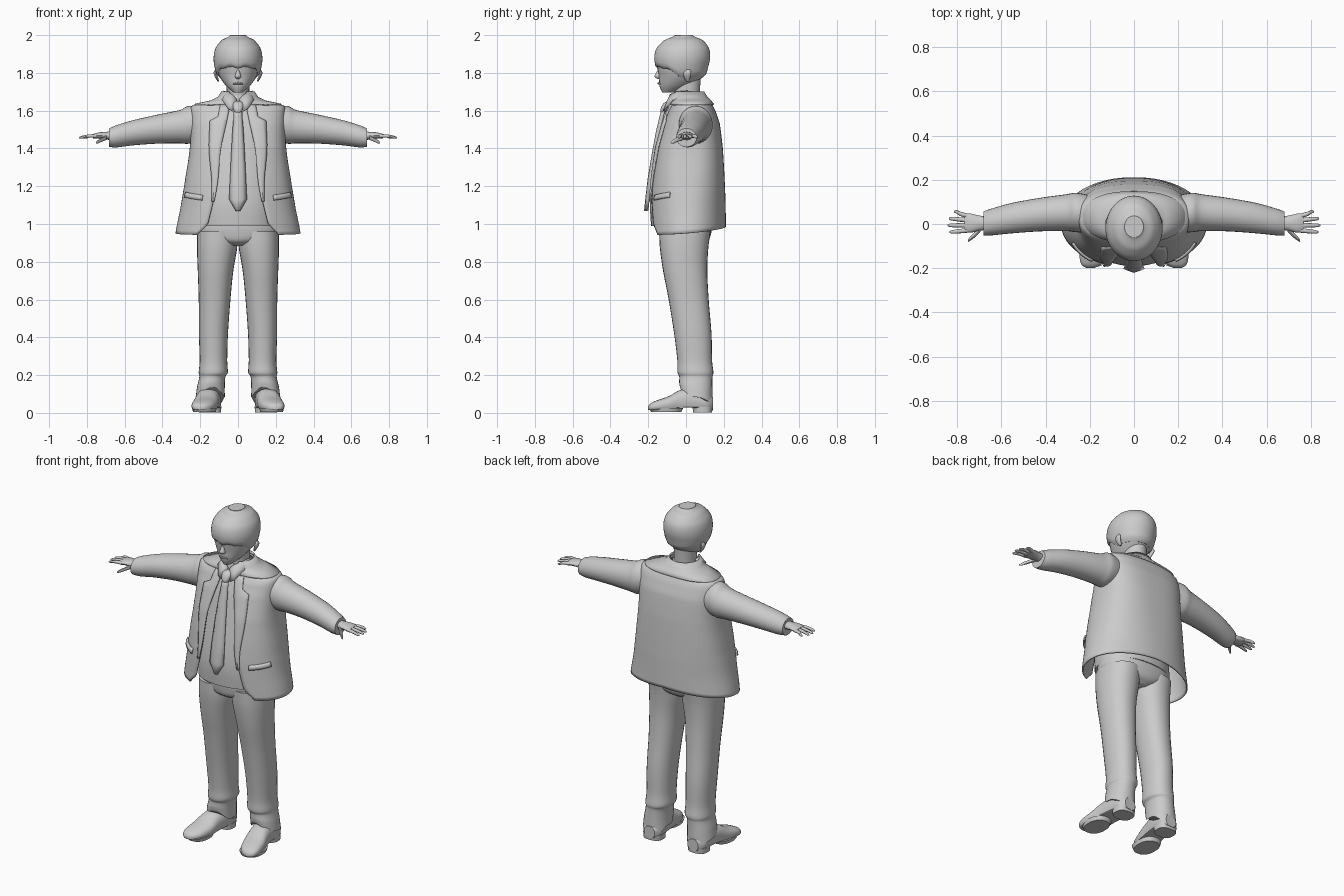
import bpy, bmesh, math
from mathutils import Vector as V

mat = bpy.data.materials.new("plain grey")
mat.diffuse_color = (0.6, 0.6, 0.6, 1)
X, Y, Z = V((1, 0, 0)), V((0, 1, 0)), V((0, 0, 1))


def spline(keys, t):
    """Smooth value at t (0..1) through equally weighted keys."""
    s = min(max(t, 0), 1) * (len(keys) - 1)
    i = min(int(s), len(keys) - 2)
    f = s - i
    p = [keys[min(max(i + k, 0), len(keys) - 1)] for k in (-1, 0, 1, 2)]
    return [b + 0.5 * f * (c - a + f * (2*a - 5*b + 4*c - d + f * (3*(b - c) + d - a)))
            for a, b, c, d in zip(*p)]


def at_height(keys, z):
    """Profile row at height z, the keys being sorted by height."""
    for i in range(len(keys) - 1):
        if z <= keys[i + 1][0] or i == len(keys) - 2:
            f = (z - keys[i][0]) / (keys[i + 1][0] - keys[i][0])
            return spline(keys, (i + min(max(f, 0), 1)) / (len(keys) - 1))


def se(c, n):
    return math.copysign(abs(c) ** (2 / n), c)


def grid(name, rows, closed=False, caps=False, mirror=False, thick=0, angle=40):
    bm = bmesh.new()
    vs = [[bm.verts.new(p) for p in r] for r in rows]
    m = len(rows[0])
    for a, b in zip(vs, vs[1:]):
        for j in range(m if closed else m - 1):
            k = (j + 1) % m
            bm.faces.new((a[j], a[k], b[k], b[j]))
    if caps:
        bm.faces.new(vs[0][::-1])
        bm.faces.new(vs[-1])
    bmesh.ops.recalc_face_normals(bm, faces=bm.faces)
    me = bpy.data.meshes.new(name)
    bm.to_mesh(me)
    bm.free()
    ob = bpy.data.objects.new(name, me)
    bpy.context.collection.objects.link(ob)
    me.materials.append(mat)
    bpy.ops.object.select_all(action='DESELECT')
    ob.select_set(True)
    bpy.context.view_layer.objects.active = ob
    bpy.ops.object.shade_smooth_by_angle(angle=math.radians(angle))
    if thick:
        so = ob.modifiers.new("thickness", 'SOLIDIFY')
        so.thickness, so.offset = thick, 0
    if mirror:
        ob.modifiers.new("mirror", 'MIRROR')
    return ob


def loft(name, keys, u, v, n=2.0, rows=24, seg=28, tilt=None, **kw):
    """Keys: centre x, y, z, radius along u, radius along v."""
    out = []
    for i in range(rows + 1):
        x, y, z, a, b = spline(keys, i / rows)
        ring = []
        for k in range(seg):
            t = 2 * math.pi * k / seg
            p = V((x, y, z)) + u * a * se(math.cos(t), n) + v * b * se(math.sin(t), n)
            if tilt:
                p = tilt(p, i / rows)
            ring.append(p)
        out.append(ring)
    return grid(name, out, closed=True, caps=True, **kw)


# head and hair: height, centre y, half width, half depth
HEAD = [(1.695, -.098, .022, .028), (1.73, -.058, .062, .082), (1.78, -.027, .098, .117),
        (1.83, -.022, .115, .130), (1.88, -.02, .120, .139), (1.93, -.017, .109, .129),
        (1.97, -.013, .077, .092), (1.992, -.012, .034, .04)]
loft("head", [(0, k[1], k[0], k[2], k[3]) for k in HEAD], X, Y, rows=32)
rows = []
for i in range(21):
    r = []
    for k in range(48):
        a = 2 * math.pi * k / 48
        front = max(0, -math.sin(a))
        low = 1.775 + .055 * min(1, front * 1.5) + .006 * math.sin(9 * a) * front
        z = low + (1.994 - low) * math.sin(i / 20 * math.pi / 2)
        _, cy, rx, ry = at_height(HEAD, z)
        g = .005 + (.004 if i else -.004)
        r.append((math.cos(a) * (rx + g), cy + math.sin(a) * (ry + g), z + .006 * i / 20))
    rows.append(r)
grid("hair", rows, closed=True, caps=True)
loft("nose", [(0, -.135, 1.822, .008, .01), (0, -.145, 1.80, .011, .014),
              (0, -.148, 1.78, .017, .018), (0, -.14, 1.768, .008, .01)], X, Y, rows=10, seg=12)
loft("ear", [(.104, .01, 1.755, .004, .008), (.113, .006, 1.775, .008, .016),
             (.121, .008, 1.80, .008, .02), (.117, .012, 1.818, .004, .008)],
     X, Y, rows=10, seg=12, mirror=True)
loft("mouth", [(-.026, -.137, 1.742, .004, .003), (0, -.145, 1.745, .007, .006),
               (.026, -.137, 1.742, .004, .003)], Y, Z, rows=8, seg=8)
loft("neck", [(0, .0, 1.60, .085, .08), (0, .005, 1.67, .062, .068), (0, .005, 1.73, .06, .07),
              (0, .01, 1.79, .06, .07)], X, Y)

# jacket profile: height, centre y, half width, half depth, squareness
COAT = [(.94, .008, .328, .20, 2.1), (1.08, .006, .302, .2, 2.2), (1.2, .008, .281, .194, 2.4),
        (1.4, .017, .252, .174, 2.7), (1.53, .028, .247, .147, 2.8), (1.60, .031, .247, .121, 2.7),
        (1.628, .032, .235, .105, 2.5), (1.645, .028, .15, .094, 2.2), (1.66, .022, .105, .085, 2),
        (1.69, .012, .076, .072, 2)]
GAP = [(.94, .215), (1.0, .16), (1.2, .115), (1.4, .095), (1.6, .055), (1.69, .04)]


def coat(a, z, off=0):
    _, cy, rx, ry, n = at_height(COAT, z)
    return V(((rx + off) * se(math.cos(a), n), cy + (ry + off) * se(math.sin(a), n), z))


def front_angle(x, z):
    """Angle on the right of the front where the coat surface reaches x."""
    _, _, rx, _, n = at_height(COAT, z)
    return -math.acos(min(1, x / rx) ** (n / 2))


def gap(z):
    return at_height(GAP, z)[1]


rows = []
for i in range(49):
    t = i / 48
    r = []
    for k in range(65):
        s = k / 64
        hem = .985 - .042 * abs(math.cos(math.pi * s)) ** 1.2
        z = hem + (1.685 - hem) * (1 - (1 - t) ** 1.3)
        a0 = front_angle(gap(z), z)
        r.append(coat(a0 + (math.pi - 2 * a0) * s, z))
    rows.append(r)
grid("jacket", rows, thick=.008, angle=50)

# lapels taper down to the button and widen to a notch
rows = []
for i in range(25):
    z = 1.12 + .51 * i / 24
    w = .012 + .075 * min(1, i / 20) if i < 21 else .05
    rows.append([coat(front_angle(gap(z) - .008 + w * s / 4, z), z, .012 - .002 * abs(s - 2))
                 for s in range(5)])
grid("lapel", rows, thick=.008, mirror=True)
rows = []
for z, off in ((1.632, .012), (1.65, .014), (1.67, .012), (1.70, .008)):
    a0 = front_angle(gap(z), z)
    rows.append([coat(a0 + (math.pi - 2 * a0) * k / 40, z, off) for k in range(41)])
grid("jacket_collar", rows, thick=.008)
# pocket flaps on the sides of the jacket
rows = [[coat(-.95 + .55 * k / 8, z + .002 * k, o) for k in range(9)]
        for z, o in ((1.125, .012), (1.14, .011), (1.152, .006))]
grid("pocket_flap", rows, thick=.008, mirror=True)

# shirt
loft("shirt", [(0, -.02, .99, .212, .165), (0, -.018, 1.1, .215, .172), (0, -.005, 1.22, .21, .172),
               (0, .01, 1.36, .205, .16), (0, .02, 1.5, .2, .138), (0, .022, 1.59, .18, .108),
               (0, .012, 1.635, .1, .088), (0, .005, 1.68, .068, .07)], X, Y, n=2.3, rows=36)
# shirt collar wings
wing = [[(.006, -.085, 1.66), (.03, -.082, 1.685), (.062, -.04, 1.70), (.072, .01, 1.705)],
        [(.012, -.105, 1.63), (.045, -.1, 1.645), (.074, -.06, 1.672), (.082, .01, 1.675)],
        [(.03, -.118, 1.597), (.052, -.112, 1.61), (.082, -.07, 1.655), (.086, .01, 1.66)]]
grid("shirt_collar", wing, thick=.008, mirror=True)
# tie blade and knot: height, half width, front y
TIE = [(1.605, .018, -.125), (1.57, .02, -.134), (1.48, .027, -.155), (1.36, .034, -.177),
       (1.24, .04, -.197), (1.13, .045, -.21), (1.07, .008, -.216)]
grid("tie", [[(w * s, y + .012 * s * s, z) for s in (-1, -.5, 0, .5, 1)] for z, w, y in TIE],
     thick=.012)
loft("tie_knot", [(0, -.122, 1.585, .013, .01), (0, -.118, 1.605, .024, .018),
                  (0, -.105, 1.635, .028, .018), (0, -.09, 1.65, .016, .012)], X, Y, rows=10, seg=14)

# trousers
loft("trouser_seat", [(0, -.008, .885, .05, .09), (0, -.008, .91, .15, .125), (0, -.005, .95, .213, .138),
                      (0, -.003, 1.0, .218, .143), (0, 0, 1.05, .21, .14)], X, Y, n=2.3, rows=18)


def leg_tilt(p, t):
    f = max(0, (t - .72) / .28) ** 2
    p.z -= f * .5 * (p.y - .05)                      # hem drops at the heel
    p.z += .012 * math.sin(3 * math.atan2(p.y - .05, p.x - .13)) * f
    return p


loft("trouser_leg", [(.108, -.006, .96, .108, .136), (.111, -.01, .87, .106, .128),
                     (.119, -.004, .75, .094, .117), (.124, .014, .6, .084, .106),
                     (.130, .036, .42, .077, .099), (.130, .046, .28, .073, .092),
                     (.131, .05, .215, .077, .095), (.136, .052, .19, .069, .088),
                     (.143, .052, .14, .073, .088), (.147, .056, .085, .077, .086)],
     X, Y, n=2.2, rows=50, tilt=leg_tilt, mirror=True)


# shoes, toes turned out, with heel blocks
def shoe_floor(p, t):
    p.z = max(p.z, .016 + .012 * math.sin(math.pi * min(1, t * 1.4)))
    return p


loft("shoe", [(.145, .142, .05, .035, .035), (.148, .11, .055, .058, .055), (.153, .04, .065, .062, .068),
              (.162, -.03, .06, .062, .062), (.173, -.09, .045, .066, .044), (.186, -.15, .036, .06, .032),
              (.195, -.185, .03, .042, .022), (.198, -.2, .025, .016, .01)],
     X, Z, n=2.4, rows=28, tilt=shoe_floor, mirror=True)
loft("shoe_heel", [(.148, .088, .002, .058, .05), (.148, .088, .034, .06, .054)],
     X, Y, n=2.6, rows=2, mirror=True)
loft("shoe_sole", [(.178, -.105, .004, .06, .08), (.178, -.105, .026, .066, .09)],
     X, Y, n=2.3, rows=2, mirror=True)

# sleeves and hands
loft("sleeve", [(.2, .045, 1.53, .085, .09), (.262, .052, 1.525, .089, .1), (.31, .051, 1.515, .083, .088),
                (.42, .043, 1.503, .076, .077), (.55, .027, 1.484, .069, .067),
                (.64, .01, 1.465, .061, .059), (.682, .002, 1.457, .054, .049)],
     Y, Z, rows=36, mirror=True)
loft("palm", [(.66, .003, 1.465, .03, .024), (.70, .004, 1.468, .034, .02),
              (.74, .004, 1.468, .043, .016), (.768, .006, 1.465, .04, .011)],
     Y, Z, rows=14, seg=16, mirror=True)
for name, y0, y1, tip in (("index_finger", -.028, -.036, .835), ("middle_finger", -.006, -.006, .843),
                          ("ring_finger", .016, .024, .838), ("little_finger", .036, .055, .815)):
    loft(name, [(.75, y0, 1.465, .011, .010), (.785, (y0 + y1) / 2, 1.466, .010, .009),
                (tip - .012, y1, 1.459, .008, .007), (tip, y1, 1.456, .003, .003)],
         Y, Z, rows=10, seg=10, mirror=True)
loft("thumb", [(.695, -.02, 1.458, .015, .013), (.72, -.047, 1.446, .013, .011),
               (.743, -.068, 1.435, .009, .009), (.752, -.078, 1.43, .003, .003)],
     Y, Z, rows=10, seg=10, mirror=True)
